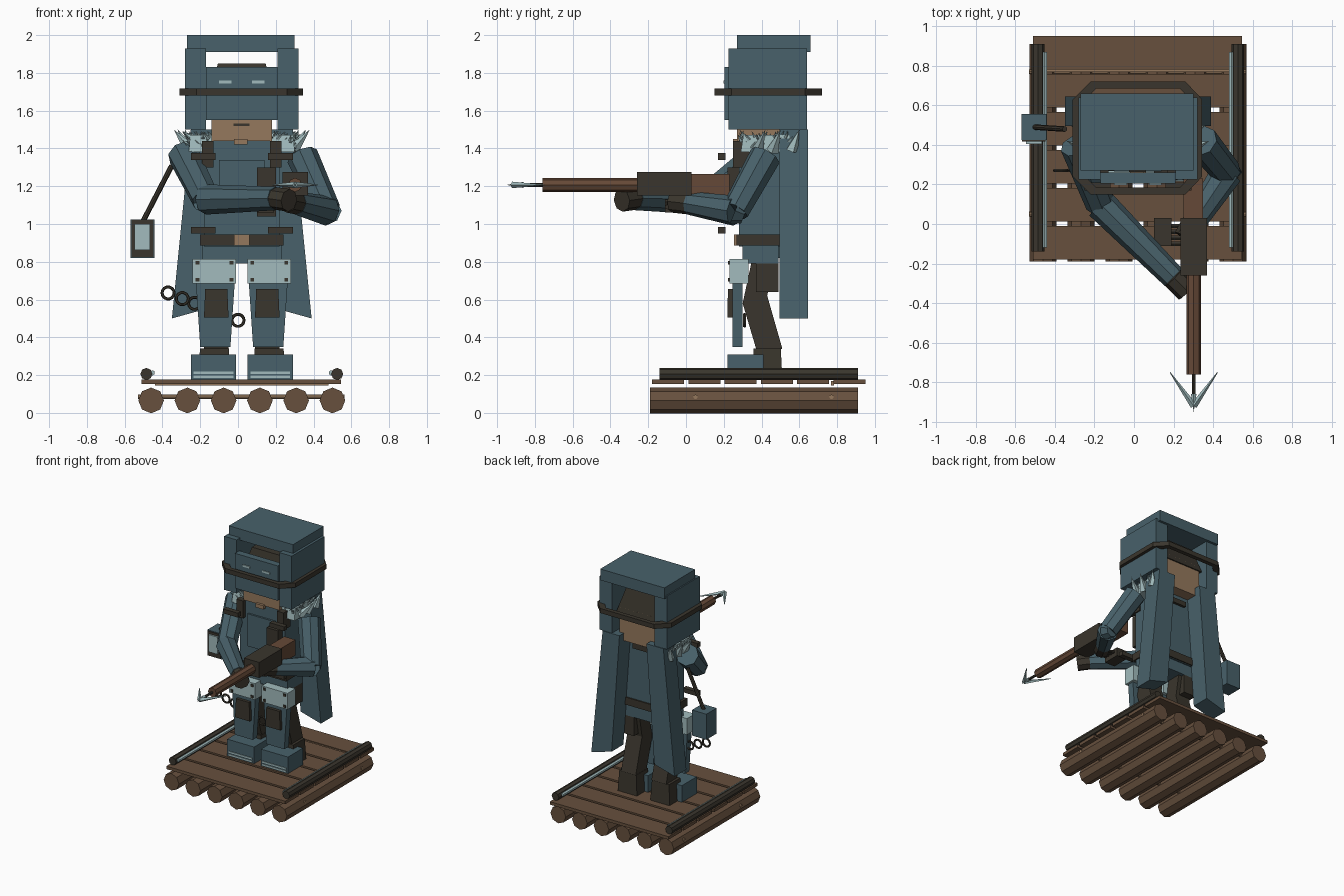
import bpy, bmesh, math, random
from mathutils import Vector, Matrix

random.seed(4)
default_cube = bpy.data.objects.get("Cube")
if default_cube:
    bpy.data.objects.remove(default_cube, do_unlink=True)

MID = 0.02  # centre line of the figure
SIDES = (("right", -1), ("left", 1))


def material(name, colour):
    mat = bpy.data.materials.new(name)
    mat.use_nodes = True
    mat.diffuse_color = (*colour, 1)
    shader = next(n for n in mat.node_tree.nodes if n.type == "BSDF_PRINCIPLED")
    shader.inputs["Base Color"].default_value = (*colour, 1)
    return mat


BLUE = material("slate blue", (.065, .12, .145))
PALE = material("pale steel", (.36, .5, .51))
DARK = material("dark leather", (.042, .036, .026))
WOOD = material("brown wood", (.135, .08, .047))
SKIN = material("tan skin", (.3, .19, .11))
STOCK = material("reddish wood", (.13, .066, .038))


def finish(name, mat, bm):
    bmesh.ops.recalc_face_normals(bm, faces=bm.faces)
    mesh = bpy.data.meshes.new(name)
    bm.to_mesh(mesh)
    bm.free()
    mesh.materials.append(mat)
    obj = bpy.data.objects.new(name, mesh)
    bpy.context.collection.objects.link(obj)
    return obj


def box(name, mat, xs, ys, zs, top=1.0):
    """Box between limits; top scales the upper face."""
    bm = bmesh.new()
    bmesh.ops.create_cube(bm, size=1)
    for v in bm.verts:
        k = top if v.co.z > 0 else 1
        v.co = [(a + b) / 2 + (b - a) * c * f
                for (a, b), c, f in zip((xs, ys, zs), v.co, (k, k, 1))]
    return finish(name, mat, bm)


def side_box(name, mat, side, xs, ys, zs, top=1.0):
    return box(name, mat, sorted(MID + side * x for x in xs), ys, zs, top)


def add_cone(bm, start, end, r1, r2, sides):
    start, end = Vector(start), Vector(end)
    way = end - start
    place = Matrix.Translation((start + end) / 2) @ way.to_track_quat("Z", "Y").to_matrix().to_4x4()
    bmesh.ops.create_cone(bm, cap_ends=True, segments=sides, radius1=r1, radius2=r2,
                          depth=way.length, matrix=place)


def rod(name, mat, start, end, r1, r2=None, sides=8):
    bm = bmesh.new()
    add_cone(bm, start, end, r1, r1 if r2 is None else r2, sides)
    return finish(name, mat, bm)


def prism(name, mat, axis, profile, low, high):
    """Extrude a profile of the two other coordinates along an axis."""
    bm = bmesh.new()
    def point(p, depth):
        co = list(p)
        co.insert(axis, depth)
        return bm.verts.new(co)
    first = [point(p, low) for p in profile]
    last = [point(p, high) for p in profile]
    bm.faces.new(first)
    bm.faces.new(last)
    for i in range(len(profile)):
        j = (i + 1) % len(profile)
        bm.faces.new((first[i], first[j], last[j], last[i]))
    return finish(name, mat, bm)


# Raft: logs, cross pins, planks and rails
for i in range(6):
    x = -.46 + i * .192
    rod(f"raft_log_{i}", WOOD, (x, -.19, .066), (x, .91, .066), .068)
    box(f"deck_plank_{i}", WOOD, (-.51, .545), (-.18 + i * .192, i * .192 - .01), (.152, .176))
for y in (.05, .77):
    rod("cross_pin", SKIN, (-.53, y, .085), (.565, y, .085), .012)
box("deck_dowel", SKIN, (-.44, .48), (.768, .784), (.145, .168))
for label, s in SIDES:
    x = MID + s * .505
    rod(label + "_rail", DARK, (x, -.14, .206), (x, .91, .206), .032)
    x -= s * .032
    rod(label + "_rail_rope", PALE, (x, -.12, .212), (x, .87, .212), .014, sides=6)

# Legs, boots and armour
for label, s in SIDES:
    xs = sorted(MID + s * x for x in (.07, .2))
    prism(label + "_leg", DARK, 0, [(.36, .86), (.47, .84), (.43, .62), (.51, .34),
                                    (.38, .31), (.3, .58)], *xs)
    prism(label + "_shin_guard", BLUE, 1, [(MID + s * x, z) for x, z in
          ((.03, .8), (.25, .8), (.22, .35), (.06, .35))], .245, .3)
    side_box(label + "_knee_pad", DARK, s, (.07, .2), (.22, .25), (.505, .655), .9)
    side_box(label + "_thigh_plate", PALE, s, (.03, .26), (.23, .33), (.685, .815))
    for x in (.055, .235):
        for z in (.705, .795):
            side_box(label + "_plate_rivet", DARK, s, (x - .01, x + .01), (.223, .24), (z - .01, z + .01))
    side_box(label + "_hip_pouch", DARK, s, (.1, .21), (.37, .49), (.64, .79))
    side_box(label + "_ankle", DARK, s, (.06, .23), (.35, .51), (.176, .34), .9)
    side_box(label + "_boot", BLUE, s, (.03, .27), (.22, .41), (.176, .31))
    for z in (.185, .207):
        side_box(label + "_boot_stripe", PALE, s, (.045, .255), (.215, .23), (z, z + .012))

# Torso, belt and straps
box("hips", BLUE, (-.19, .23), (.3, .49), (.79, .9))
box("torso", BLUE, (-.18, .22), (.28, .5), (.88, 1.44))
box("chest_panel", BLUE, (-.1, .14), (.265, .29), (1.08, 1.34))
box("belt", DARK, (-.2, .24), (.268, .51), (.885, .945))
box("buckle", SKIN, (-.02, .06), (.255, .28), (.885, .945))
box("back_clasp", DARK, (-.07, .11), (.49, .52), (1.36, 1.4))
box("chest_pouch", DARK, (.1, .2), (.22, .29), (1.04, 1.3))
for label, s in SIDES:
    side_box(label + "_shoulder_strap", DARK, s, (.15, .21), (.25, .34), (1.3, 1.44))
    for z in (.95, 1.34):
        side_box(label + "_strap_clip", DARK, s, (.14, .27), (.17, .21), (z, z + .035))

# Cape panels
for label, s in SIDES:
    prism(label + "_cape", BLUE, 1, [(MID + s * x, z) for x, z in
          ((.12, 1.5), (.27, 1.5), (.37, .5), (.19, .55))], .495, .645)

# Fur collar with spikes
for label, s in SIDES:
    side_box(label + "_collar", PALE, s, (.15, .28), (.29, .56), (1.38, 1.47), .9)
    bm = bmesh.new()
    for _ in range(110):
        root = Vector((MID + s * random.uniform(.15, .28), random.uniform(.29, .56),
                       random.uniform(1.4, 1.46)))
        tip = root + Vector((s * random.uniform(0, .04), random.uniform(-.03, .03), .035))
        add_cone(bm, root, tip, .011, 0, 4)
    finish(label + "_fur", PALE, bm)
    for y, reach in ((.42, .36), (.5, .34), (.6, .3)):
        rod(label + "_spike", PALE, (MID + s * .27, y - .04, 1.39),
            (MID + s * reach, y, 1.5), .035, 0, 5)

# Head and open-backed hood
box("neck", SKIN, (-.08, .12), (.32, .48), (1.4, 1.5))
box("head", SKIN, (-.14, .18), (.27, .59), (1.44, 1.7))
box("chin", SKIN, (-.02, .05), (.25, .3), (1.42, 1.45))
box("mouth", DARK, (-.025, .06), (.264, .275), (1.52, 1.532))
box("hair", DARK, (-.16, .2), (.28, .6), (1.66, 1.85), .7)
box("hood_top", BLUE, (-.27, .3), (.27, .66), (1.91, 2))
box("face_guard", BLUE, (-.17, .21), (.205, .26), (1.55, 1.83))
for label, s in SIDES:
    side_box(label + "_hood_wall", BLUE, s, (.19, .3), (.225, .64), (1.5, 1.93))
    side_box(label + "_eye_slit", PALE, s, (.055, .12), (.198, .21), (1.745, 1.76))

# Octagonal hood strap as a ring of eight sides
outline = [(-.22, .15), (.26, .15), (.345, .24), (.345, .63),
           (.26, .72), (-.22, .72), (-.31, .63), (-.31, .24)]
centre = Vector((MID, .435))
for i, start in enumerate(outline):
    a, b = Vector(start), Vector(outline[(i + 1) % len(outline)])
    inner = [centre + (p - centre) * .88 for p in (b, a)]
    prism(f"hood_strap_{i}", DARK, 2, [a, b, *inner], 1.68, 1.717)

# Arms holding the launcher
arms = {
    "right": ((-.29, .4, 1.37), (-.17, .1, 1.13), (.2, -.27, 1.135), (.27, -.34, 1.125)),
    "left": ((.34, .42, 1.36), (.47, .26, 1.07), (.31, .02, 1.11), (.26, -.07, 1.12)),
}
for label, (shoulder, elbow, wrist, hand) in arms.items():
    rod(label + "_upper_arm", BLUE, shoulder, elbow, .085, .075)
    rod(label + "_forearm", BLUE, elbow, wrist, .08, .062)
    rod(label + "_elbow", BLUE, Vector(elbow) + Vector((0, .05, -.02)), elbow, .05, .078)
    rod(label + "_hand", DARK, wrist, hand, .06)
box("knuckles", DARK, (.1, .19), (-.11, .03), (1.06, 1.13))
for i in range(4):
    y = -.1 + i * .03
    rod("finger", DARK, (.17, y, 1.11), (.28, y, 1.09), .013, sides=6)

# Harpoon launcher
rod("barrel", STOCK, (.302, -.76, 1.207), (.302, -.24, 1.207), .037)
box("receiver", DARK, (.235, .37), (-.26, .03), (1.15, 1.275))
box("stock", STOCK, (.25, .35), (.03, .23), (1.14, 1.265))
rod("harpoon_shaft", DARK, (.302, -.88, 1.207), (.302, -.75, 1.207), .01)
rod("harpoon_tip", PALE, (.302, -.86, 1.207), (.302, -.95, 1.207), .016, 0, 6)
for s in (-1, 1):
    rod("harpoon_barb", PALE, (.302, -.92, 1.207), (.302 + s * .12, -.75, 1.207), .017, .002, 4)

# Lantern on a pole
rod("lantern_pole", DARK, (-.35, .48, 1.31), (-.505, .49, 1.01), .014)
box("lantern", BLUE, (-.57, -.442), (.425, .555), (.82, 1.025))
box("lantern_frame", DARK, (-.565, -.447), (.418, .43), (.825, 1.02))
box("lantern_glass", PALE, (-.547, -.465), (.405, .425), (.862, 1))

# Hanging rings
for x, y, z in ((-.37, .27, .635), (-.295, .27, .605), (-.23, .28, .58), (0, .31, .49)):
    bpy.ops.mesh.primitive_torus_add(location=(x, y, z), rotation=(math.pi / 2, 0, 0), major_segments=14,
                                     minor_segments=6, major_radius=.032, minor_radius=.008)
    bpy.context.object.name = "ring"
    bpy.context.object.data.materials.append(DARK)
